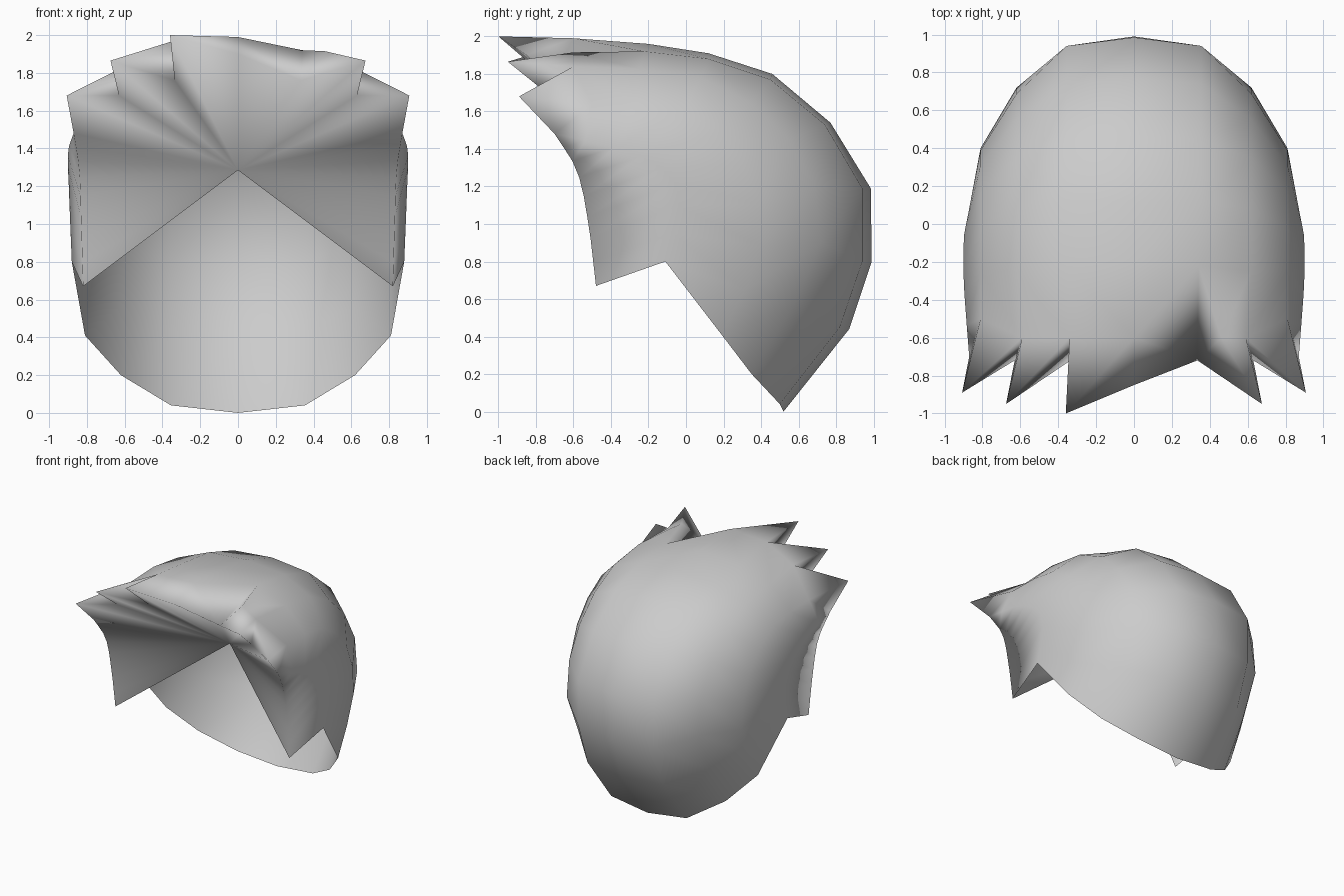
import bpy, bmesh
from mathutils import Vector

if "Cube" in bpy.data.objects:
    bpy.data.objects.remove(bpy.data.objects["Cube"])

ROWS = 9


def resample(pts, n=ROWS):
    """Catmull-Rom curve through a few control points, sampled n times."""
    p = [Vector(q) for q in pts]
    p = [2 * p[0] - p[1]] + p + [2 * p[-1] - p[-2]]
    out = []
    for i in range(n):
        t = i / (n - 1) * (len(p) - 3)
        k = min(int(t), len(p) - 4)
        t -= k
        a, b, c, d = p[k:k + 4]
        out.append(0.5 * (2 * b + (c - a) * t + (2 * a - 5 * b + 4 * c - d) * t * t
                          + (3 * b - a - 3 * c + d) * t ** 3))
    return out


def strand(x, yz):
    return resample([(x, y, z) for y, z in yz])


# Front-to-back lengthwise profiles, from the middle outwards
middle = strand(0, [(-.6, 1.99), (-.2, 1.96), (.12, 1.91), (.46, 1.8), (.77, 1.54),
                    (.985, 1.19), (.99, .8), (.87, .44), (.52, 0)])
inner = strand(.355, [(-.6, 1.97), (-.22, 1.92), (.12, 1.88), (.45, 1.77), (.74, 1.53),
                      (.94, 1.19), (.94, .8), (.82, .45), (.5, .04)])
outer = strand(.62, [(-.6, 1.84), (.08, 1.78), (.55, 1.45), (.72, .9), (.35, .2)])
side = strand(.81, [(-.5, 1.64), (-.02, 1.6), (.31, 1.31), (.4, .88), (.19, .41)])
ear = resample([(.87, -.7, 1.48), (.9, -.28, 1.38), (.895, -.04, 1.18), (.88, -.11, .8)])
sideburn = resample([(.87, -.7, 1.48), (.84, -.58, 1.28), (.83, -.52, 1), (.82, -.48, .67)])
outer[0].x = .59

# Fringe points: notches and spike tips
fringe_mid = Vector((0, -.85, 1.9))
tall_tip = Vector((.36, -1, 2))
notch1 = Vector((.335, -.72, 1.76))
tip2 = Vector((.675, -.95, 1.865))
notch2 = Vector((.63, -.72, 1.68))
tip1 = Vector((.907, -.89, 1.68))

bm = bmesh.new()


def face(s, *pts):
    uniq = []
    for p in pts:
        if all((p - q).length > 1e-5 for q in uniq):
            uniq.append(p)
    if len(uniq) > 2:
        bm.faces.new([bm.verts.new((p.x * s, p.y, p.z)) for p in uniq])


for s in (-1, 1):
    inn = [p.copy() for p in inner]
    inn[0].x = .34
    if s == 1:
        inn[0] = Vector((.46, -.6, 1.915))
        inn[1].x = .34
    cols = [middle, inn, outer, side, ear, sideburn]
    # Outer shell
    for a, b in zip(cols, cols[1:]):
        for r in range(ROWS - 1):
            if s == 1 and a is middle and r == 0:
                face(s, a[0], a[1], b[1])
            else:
                face(s, a[r], a[r + 1], b[r + 1], b[r])
    # Fringe: one tall spike on the left, a parted notch on the right
    if s == -1:
        face(s, middle[0], fringe_mid, tall_tip, inn[0])
        face(s, inn[0], tall_tip, notch1)
    else:
        face(s, middle[0], fringe_mid, notch1)
        face(s, middle[0], notch1, inn[1])
        face(s, inn[1], notch1, inn[0])
    # Side spikes
    face(s, inn[0], notch1, tip2)
    face(s, inn[0], tip2, outer[0])
    face(s, outer[0], tip2, notch2)
    face(s, outer[0], notch2, tip1)
    face(s, outer[0], tip1, side[0])
    face(s, side[0], tip1, ear[0])

bmesh.ops.remove_doubles(bm, verts=bm.verts, dist=1e-4)

# Inner sheet: from the front hairline to a point inside the head, open at the back
tip_z = sideburn[-1].z
rim = [e for e in bm.edges if e.is_boundary and all(v.co.y < -.4 for v in e.verts)]
apex = bm.verts.new((0, -.11, 1.285))
for e in rim:
    bm.faces.new([e.verts[0], e.verts[1], apex])
bmesh.ops.recalc_face_normals(bm, faces=bm.faces)
# Normals point outwards at the back of the head
bm.faces.ensure_lookup_table()
back = max(bm.faces, key=lambda f: f.calc_center_median().y)
if back.normal.y < 0:
    bmesh.ops.reverse_faces(bm, faces=bm.faces)
for f in bm.faces:
    f.smooth = True

mesh = bpy.data.meshes.new("hair")
bm.to_mesh(mesh)
bm.free()
hair = bpy.data.objects.new("hair", mesh)
bpy.context.collection.objects.link(hair)
